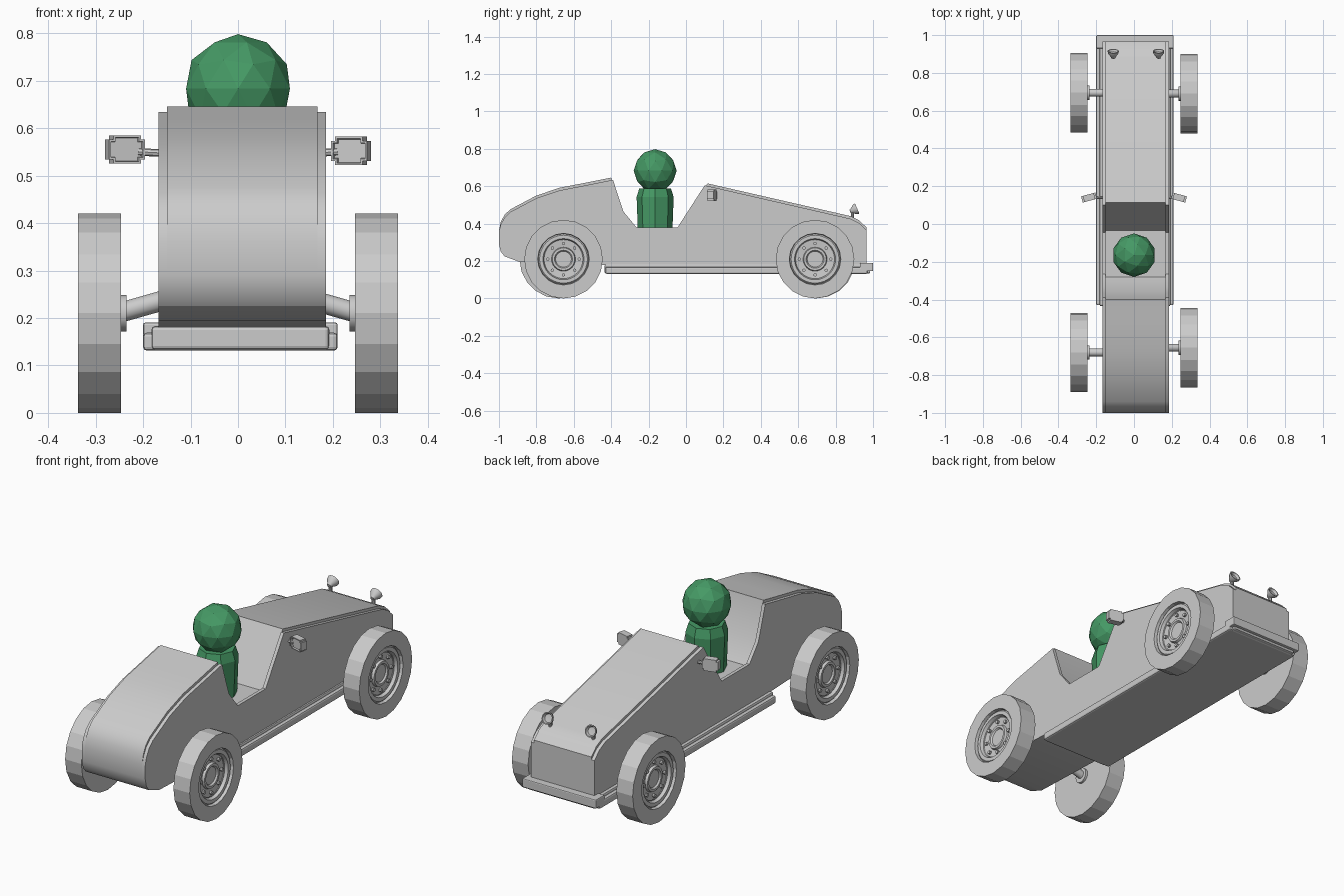
import bpy, bmesh, math
from mathutils import Vector, Matrix

if "Cube" in bpy.data.objects:
    bpy.data.objects.remove(bpy.data.objects["Cube"])


def finish(bm, name, mat=None, bevel=0, smooth=0, loc=(0, 0, 0), rot=(0, 0, 0)):
    bmesh.ops.recalc_face_normals(bm, faces=bm.faces)
    me = bpy.data.meshes.new(name)
    bm.to_mesh(me)
    bm.free()
    ob = bpy.data.objects.new(name, me)
    ob.location, ob.rotation_euler = loc, rot
    bpy.context.collection.objects.link(ob)
    if mat:
        me.materials.append(mat)
    if bevel:
        m = ob.modifiers.new("bevel", 'BEVEL')
        m.width, m.segments = bevel, 2
    if smooth:
        bpy.ops.object.select_all(action='DESELECT')
        bpy.context.view_layer.objects.active = ob
        ob.select_set(True)
        bpy.ops.object.shade_smooth_by_angle(angle=math.radians(smooth))
    return ob


def extrude_x(name, pts, x0, x1):
    """Side profile (y, z) extruded between two x positions."""
    bm = bmesh.new()
    f = bm.faces.new([bm.verts.new((x0, y, z)) for y, z in pts])
    r = bmesh.ops.extrude_face_region(bm, geom=[f])
    bmesh.ops.translate(bm, vec=(x1 - x0, 0, 0),
                        verts=[v for v in r["geom"] if isinstance(v, bmesh.types.BMVert)])
    return finish(bm, name, smooth=25)


def box(name, size, loc, bevel=0, rot=(0, 0, 0)):
    bm = bmesh.new()
    bmesh.ops.create_cube(bm, size=1)
    bmesh.ops.scale(bm, vec=size, verts=bm.verts)
    return finish(bm, name, bevel=bevel, loc=loc, rot=rot)


def lathe(name, pts, steps, axis, loc, mat=None, smooth=0):
    """Spin (distance along axis, radius) points around an axis."""
    bm = bmesh.new()
    vs = [bm.verts.new((r, 0, d)) for d, r in pts]
    for a, b in zip(vs, vs[1:]):
        bm.edges.new((a, b))
    bmesh.ops.spin(bm, geom=bm.verts[:] + bm.edges[:], cent=(0, 0, 0), axis=(0, 0, 1),
                   angle=2 * math.pi, steps=steps, use_duplicate=False)
    bmesh.ops.remove_doubles(bm, verts=bm.verts, dist=1e-5)
    q = Vector((0, 0, 1)).rotation_difference(Vector(axis))
    bmesh.ops.transform(bm, matrix=q.to_matrix().to_4x4(), verts=bm.verts)
    return finish(bm, name, mat, smooth=smooth, loc=loc)


def rod(name, a, b, r, sides=12):
    a, b = Vector(a), Vector(b)
    n = (b - a).length
    return lathe(name, [(0, 0), (0, r), (n, r), (n, 0)], sides, (b - a).normalized(), a, smooth=35)


green = bpy.data.materials.new("driver_green")
green.diffuse_color = (0.06, 0.32, 0.13, 1)
green.use_nodes = True
green.node_tree.nodes["Principled BSDF"].inputs["Base Color"].default_value = green.diffuse_color

# Body: central core with recessed cockpit, between two side panels
tail = [(-0.97, 0.225), (-0.99, 0.25), (-1, 0.29), (-1, 0.36), (-0.99, 0.41), (-0.97, 0.447),
        (-0.94, 0.476), (-0.80, 0.55), (-0.675, 0.592), (-0.53, 0.62)]
base = [(0.965, 0.18), (-0.445, 0.18), (-0.89, 0.195)]
nose = [(0.88, 0.44), (0.925, 0.418), (0.965, 0.38)]
core = tail + [(-0.40, 0.646), (-0.355, 0.465), (-0.28, 0.36), (-0.035, 0.36), (0.115, 0.615)] + nose + base
low = 0.014
side = ([(y, z - low if z > 0.4 else z) for y, z in tail]
        + [(-0.39, 0.634), (-0.365, 0.555), (-0.335, 0.465), (-0.265, 0.38), (-0.045, 0.38), (0.10, 0.605)]
        + [(y, z - low) for y, z in nose] + base)
extrude_x("body_core", core, -0.150, 0.168)
extrude_x("left_side_panel", side, -0.167, -0.150)
extrude_x("right_side_panel", side, 0.168, 0.185)

# Floor board with running board edges and front lip
box("floor_board", (0.375, 1.42, 0.05), (0.005, 0.275, 0.158), 0.008)
box("running_board", (0.41, 1.40, 0.038), (0.005, 0.27, 0.150), 0.008)
box("front_bumper", (0.41, 0.07, 0.045), (0.005, 0.965, 0.168), 0.005)

# Wheels, hubs, bolts and axles
tyre = [(0, 0), (0, 0.21), (0.09, 0.21), (0.09, 0.138), (0.065, 0.134), (0.065, 0.10)]
hub = [(0.060, 0.137), (0.074, 0.134), (0.080, 0.128), (0.080, 0.110), (0.060, 0.102),
       (0.056, 0.064), (0.068, 0.060), (0.068, 0.048), (0.060, 0.042), (0.060, 0)]
wheels = [("rear_left", -1, -0.68), ("rear_right", 1, -0.655),
          ("front_left", -1, 0.695), ("front_right", 1, 0.69)]
for label, s, y in wheels:
    at, ax = (s * 0.247, y, 0.21), (s, 0, 0)
    lathe(label + "_tyre", tyre, 20, ax, at)
    lathe(label + "_hub", hub, 32, ax, at, smooth=30)
    for i in range(8):
        t = math.tau * i / 8
        p = Vector((s * 0.300, y + 0.084 * math.cos(t), 0.21 + 0.084 * math.sin(t)))
        rod(label + "_bolt", p, p + Vector((s * 0.016, 0, 0)), 0.009, 8)
    rod(label + "_axle_cap", (s * 0.235, y, 0.21), (s * 0.25, y, 0.21), 0.038, 16)
    rod(label + "_axle", (s * 0.242, y, 0.213), (s * 0.14, y, 0.242), 0.021)

# Mirrors: stalk, housing with recessed glass facing the driver
for label, s, z in (("left", -1, 0.555), ("right", 1, 0.552)):
    rod(label + "_mirror_stalk", (s * 0.155, 0.14, 0.547), (s * 0.21, 0.142, 0.55), 0.008, 8)
    bm = bmesh.new()
    bmesh.ops.create_cube(bm, size=1)
    bmesh.ops.scale(bm, vec=(0.078, 0.034, 0.06), verts=bm.verts)
    back = min(bm.faces, key=lambda f: f.calc_center_median().y)
    upright = [e for e in bm.edges if abs((e.verts[0].co - e.verts[1].co).y) > 0.02]
    bmesh.ops.bevel(bm, geom=upright, offset=0.009, segments=2, affect='EDGES')
    bm.normal_update()
    back = min(bm.faces, key=lambda f: f.calc_center_median().y)
    bmesh.ops.inset_region(bm, faces=[back], thickness=0.006)
    bmesh.ops.inset_region(bm, faces=[back], thickness=0.002, depth=-0.008)
    finish(bm, label + "_mirror", loc=(s * 0.238, 0.14, z), rot=(0, 0, -s * 0.26))

# Headlights: cup on a short stem
cup = [(-0.020, 0), (-0.018, 0.010), (-0.008, 0.015), (0.010, 0.028), (0.022, 0.030),
       (0.022, 0.025), (0.010, 0.020), (0.008, 0)]
for label, x in (("left", -0.11), ("right", 0.13)):
    lathe(label + "_headlight", cup, 16, (0, 0.92, 0.39), (x, 0.895, 0.472), smooth=40)
    rod(label + "_headlight_stem", (x, 0.89, 0.42), (x, 0.89, 0.468), 0.009, 10)

# Driver: low-poly head and tapered torso
bm = bmesh.new()
bmesh.ops.create_icosphere(bm, subdivisions=2, radius=0.115)
finish(bm, "driver_head", green, loc=(0, -0.165, 0.683))
lathe("driver_torso", [(0, 0), (0, 0.092), (0.19, 0.099), (0.235, 0.085), (0.235, 0)], 8,
      (0, 0, 1), (0, -0.165, 0.352), green)
